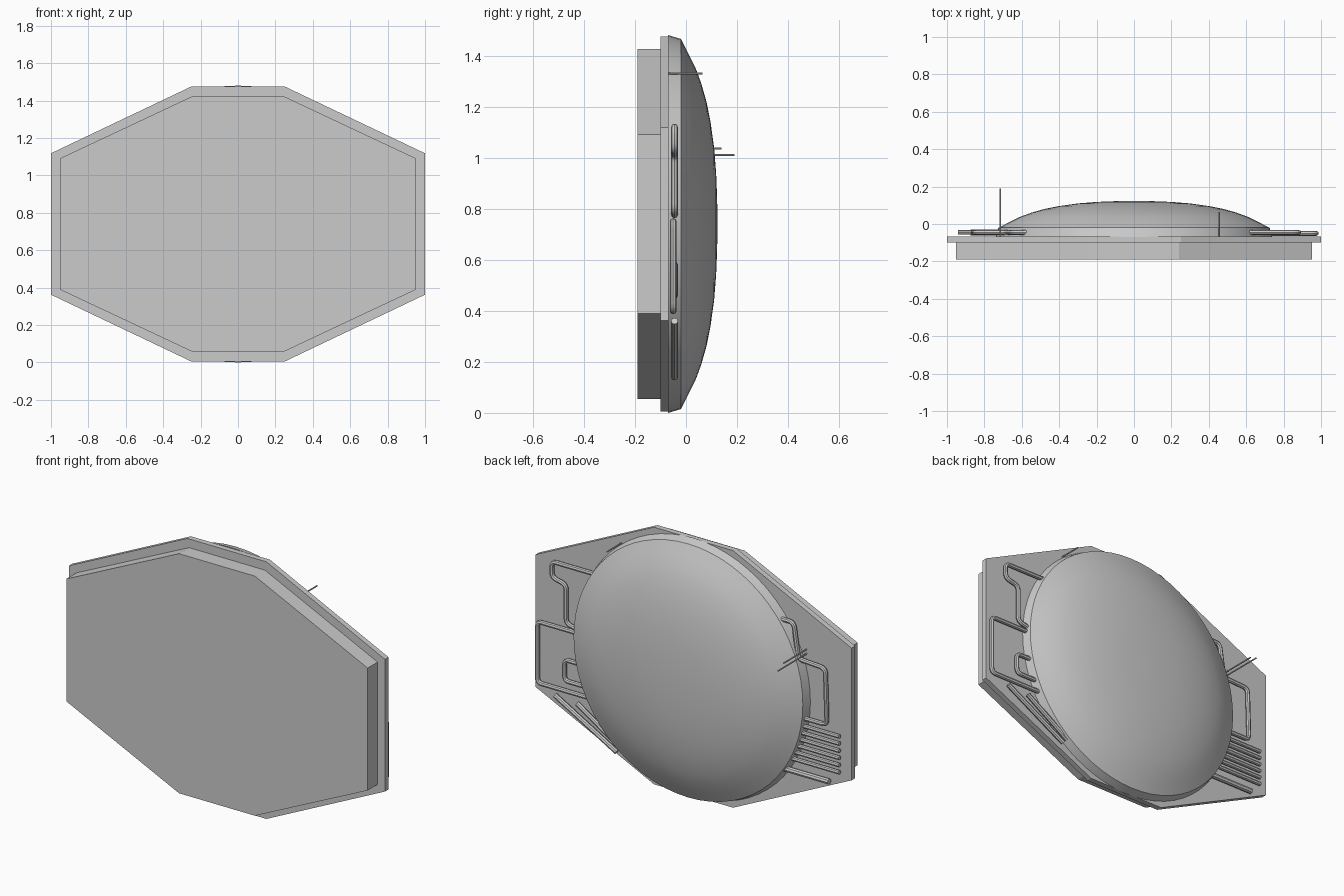
import bpy, bmesh, math
from mathutils import Vector

if "Cube" in bpy.data.objects:
    bpy.data.objects.remove(bpy.data.objects["Cube"])

CZ = 0.74  # height of the centre


def finish(name, bm, smooth=None):
    bmesh.ops.recalc_face_normals(bm, faces=bm.faces)
    me = bpy.data.meshes.new(name)
    bm.to_mesh(me)
    bm.free()
    ob = bpy.data.objects.new(name, me)
    bpy.context.collection.objects.link(ob)
    if smooth:
        bpy.ops.object.select_all(action='DESELECT')
        ob.select_set(True)
        bpy.context.view_layer.objects.active = ob
        bpy.ops.object.shade_smooth_by_angle(angle=math.radians(smooth))
    return ob


def octagon(name, tx, th, sx, sh, y0, y1):
    """Stretched octagon prism: top corner (tx, th), side corner (sx, sh)."""
    pts = [(tx, th), (sx, sh), (sx, -sh), (tx, -th),
           (-tx, -th), (-sx, -sh), (-sx, sh), (-tx, th)]
    bm = bmesh.new()
    face = bm.faces.new([bm.verts.new((x, y0, CZ + z)) for x, z in pts])
    ext = bmesh.ops.extrude_face_region(bm, geom=[face])
    verts = [v for v in ext['geom'] if isinstance(v, bmesh.types.BMVert)]
    bmesh.ops.translate(bm, verts=verts, vec=(0, y1 - y0, 0))
    return finish(name, bm)


def lathe(name, profile, steps):
    """Revolve (radius, y) points around the y axis through the centre."""
    bm = bmesh.new()
    vs = [bm.verts.new((r, y, CZ)) for r, y in profile]
    es = [bm.edges.new(p) for p in zip(vs, vs[1:])]
    bmesh.ops.spin(bm, geom=vs + es, cent=(0, 0, CZ), axis=(0, 1, 0),
                   angle=2 * math.pi, steps=steps)
    bmesh.ops.remove_doubles(bm, verts=bm.verts, dist=1e-4)
    return finish(name, bm, 35)


def pipe(name, pts, r=0.013, fillet=0.03):
    """Round tube through 3D points with rounded corners."""
    pts = [Vector(p) for p in pts]
    path = [pts[0]]
    for a, b, c in zip(pts, pts[1:], pts[2:]):
        f = min(fillet, (a - b).length * 0.45, (c - b).length * 0.45)
        p, q = b + (a - b).normalized() * f, b + (c - b).normalized() * f
        for t in (0, 0.25, 0.5, 0.75, 1):
            path.append(p * (1 - t) ** 2 + b * 2 * t * (1 - t) + q * t * t)
    path.append(pts[-1])
    cu = bpy.data.curves.new(name, 'CURVE')
    cu.dimensions = '3D'
    cu.bevel_depth, cu.bevel_resolution, cu.use_fill_caps = r, 2, True
    sp = cu.splines.new('POLY')
    sp.points.add(len(path) - 1)
    for s, p in zip(sp.points, path):
        s.co = (*p, 1)
    ob = bpy.data.objects.new(name, cu)
    bpy.context.collection.objects.link(ob)
    bpy.ops.object.select_all(action='DESELECT')
    ob.select_set(True)
    bpy.context.view_layer.objects.active = ob
    bpy.ops.object.convert(target='MESH')
    bpy.ops.object.shade_smooth_by_angle(angle=math.radians(40))


def back_pipe(name, xz, y=-0.045, r=0.013):
    pipe(name, [(x, y, z) for x, z in xz], r)


# thick front panel and wider flange behind it
octagon("front_panel", 0.24, 0.685, 0.953, 0.35, -0.19, -0.095)
octagon("flange", 0.25, 0.735, 1.0, 0.378, -0.10, -0.068)

# domed back cover with a crease ring
lathe("back_dome", [(0.0, -0.07), (0.74, -0.07), (0.725, -0.02), (0.67, 0.008),
                    (0.61, 0.038), (0.55, 0.060), (0.48, 0.080), (0.40, 0.096),
                    (0.30, 0.110), (0.20, 0.118), (0.10, 0.122), (0.0, 0.124)], 64)

# pipes on the +x side
back_pipe("upper_pipe", [(0.52, 1.12), (0.88, 1.12), (0.88, 1.03), (0.79, 1.01),
                         (0.79, 0.79), (0.70, 0.77)])
back_pipe("outer_loop_pipe", [(0.70, 0.75), (0.975, 0.75), (0.975, 0.40), (0.60, 0.40)], -0.05)
back_pipe("small_loop_pipe", [(0.70, 0.58), (0.80, 0.58), (0.80, 0.46), (0.66, 0.46)])
for i, (a, b) in enumerate((((0.86, 0.36), (0.47, 0.14)), ((0.72, 0.35), (0.44, 0.17)))):
    back_pipe(f"diagonal_rod_{i + 1}", [a, b], r=0.014)

# pipes on the -x side
back_pipe("side_pipe", [(-0.52, 1.18), (-0.65, 1.18), (-0.68, 0.98), (-0.85, 0.97),
                        (-0.86, 0.65), (-0.68, 0.65)])
for i in range(6):
    z = 0.605 - 0.041 * i
    back_pipe(f"cooling_rod_{i + 1}", [(-0.62, z), (-0.94, z)], r=0.012)
back_pipe("lower_rod", [(-0.55, 0.33), (-0.875, 0.33)], r=0.016)

# thin aerials pointing backwards
for i, (x, z, y) in enumerate(((-0.715, 1.01, 0.19), (-0.715, 1.035, 0.14),
                               (0.455, 1.33, 0.065))):
    pipe(f"aerial_{i + 1}", [(x, -0.07, z), (x, y, z)], 0.004)
